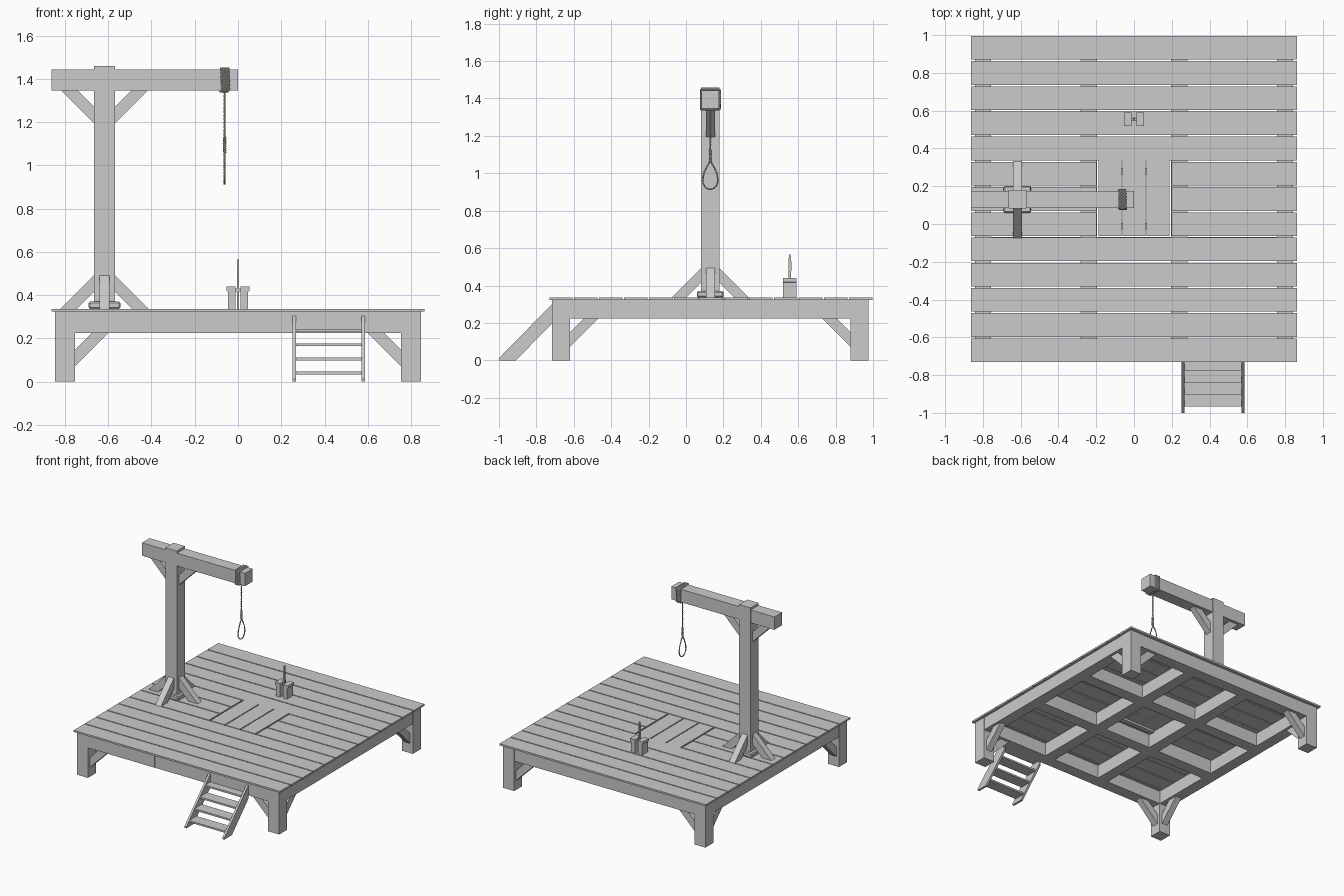
import bpy, bmesh, math
from mathutils import Vector

if "Cube" in bpy.data.objects:
    bpy.data.objects.remove(bpy.data.objects["Cube"])


def mesh(name, verts, faces):
    me = bpy.data.meshes.new(name)
    me.from_pydata(verts, [], faces)
    bm = bmesh.new()
    bm.from_mesh(me)
    bmesh.ops.recalc_face_normals(bm, faces=bm.faces)
    bm.to_mesh(me)
    bm.free()
    ob = bpy.data.objects.new(name, me)
    bpy.context.collection.objects.link(ob)
    return ob


def prism(name, pts, axis, a, b):
    """Extrude a (u, z) profile along x or y from a to b."""
    n = len(pts)
    place = (lambda u, z, d: (d, u, z)) if axis == 'x' else (lambda u, z, d: (u, d, z))
    verts = [place(u, z, d) for d in (a, b) for u, z in pts]
    faces = [list(range(n)), list(range(n, 2 * n))]
    faces += [[i, (i + 1) % n, n + (i + 1) % n, n + i] for i in range(n)]
    return mesh(name, verts, faces)


def box(name, x0, x1, y0, y1, z0, z1):
    return prism(name, [(x0, z0), (x1, z0), (x1, z1), (x0, z1)], 'y', y0, y1)


def resample(path, step):
    out = []
    for p, q in zip(path, path[1:]):
        n = max(1, round((q - p).length / step))
        out += [p.lerp(q, i / n) for i in range(n)]
    return out + [path[-1]]


def rope(name, path, off=0.003, rad=0.0034, pitch=0.035):
    """Two strands twisted round a path."""
    pts = resample(path, 0.006)
    cu = bpy.data.curves.new(name, 'CURVE')
    cu.dimensions = '3D'
    cu.bevel_depth = rad
    cu.bevel_resolution = 1
    cu.use_fill_caps = True
    for s in (0, math.pi):
        sp = cu.splines.new('POLY')
        sp.points.add(len(pts) - 1)
        length = 0
        for i, p in enumerate(pts):
            t = (pts[min(i + 1, len(pts) - 1)] - pts[max(i - 1, 0)]).normalized()
            side = t.cross(Vector((1, 0, 0))).normalized()
            up = side.cross(t)
            if i:
                length += (p - pts[i - 1]).length
            a = s + length / pitch * 2 * math.pi
            sp.points[i].co = (*(p + off * (math.cos(a) * side + math.sin(a) * up)), 1)
    ob = bpy.data.objects.new(name, cu)
    bpy.context.collection.objects.link(ob)


TOP, UNDER = 0.337, 0.324
# Deck planks, three of them interrupted by the trapdoor
pitch = 1.735 / 13
for i in range(13):
    y0 = -0.735 + i * pitch + 0.004
    y1 = y0 + pitch - 0.008
    spans = [(-0.863, -0.198), (0.198, 0.863)] if i in (5, 6, 7) else [(-0.863, 0.863)]
    for x0, x1 in spans:
        box("deck_plank", x0, x1, y0, y1, UNDER, TOP)

# Trapdoor boards and battens
for x in (-0.127, 0, 0.127):
    box("trapdoor_board", x - 0.06, x + 0.06, -0.064, 0.338, UNDER, TOP)
for y in (-0.012, 0.28):
    box("trapdoor_batten", -0.18, 0.18, y - 0.017, y + 0.017, 0.308, UNDER)

# Joists under the deck: rim and inner grid
for x in (-0.8, -0.24, 0.24, 0.8):
    box("long_joist", x - 0.043, x + 0.043, -0.714, 0.973, 0.225, UNDER)
for y in (-0.668, -0.115, 0.384, 0.928):
    for x0, x1 in ((-0.757, -0.283), (-0.197, 0.197), (0.283, 0.757)):
        box("cross_joist", x0, x1, y - 0.045, y + 0.045, 0.225, UNDER)

# Legs with two knee braces each
for sx in (-1, 1):
    for yc, sy in ((-0.668, 1), (0.928, -1)):
        xc = sx * 0.8
        box("leg", xc - 0.046, xc + 0.046, yc - 0.048, yc + 0.048, 0, UNDER)
        knee = [(0.045, 0.07), (0.045, 0.147), (0.123, 0.225), (0.2, 0.225)]
        prism("leg_brace_x", [(xc - sx * u, z) for u, z in knee], 'y', yc - 0.024, yc + 0.024)
        prism("leg_brace_y", [(yc + sy * u, z) for u, z in knee], 'x', xc - 0.024, xc + 0.024)

# Upright post, base collar and overhead beam
PX, PY = -0.617, 0.13
box("post", PX - 0.048, PX + 0.048, PY - 0.049, PY + 0.049, UNDER, 1.46)
collar = box("post_collar", PX - 0.073, PX + 0.073, PY - 0.071, PY + 0.071, TOP, 0.37)
bev = collar.modifiers.new("bevel", 'BEVEL')
bev.width = 0.006
bev.segments = 1
box("overhead_beam", -0.863, 0, PY - 0.046, PY + 0.046, 1.346, 1.443)

# Post braces: four at the base, two under the beam
for s in (-1, 1):
    foot = [(0.047, 0.417), (0.047, 0.494), (0.204, TOP), (0.127, TOP)]
    prism("foot_brace_x", [(PX + s * u, z) for u, z in foot], 'y', PY - 0.024, PY + 0.024)
    prism("foot_brace_y", [(PY + s * u, z) for u, z in foot], 'x', PX - 0.024, PX + 0.024)
    head = [(0.047, 1.193), (0.047, 1.27), (0.123, 1.346), (0.2, 1.346)]
    prism("beam_brace", [(PX + s * u, z) for u, z in head], 'y', PY - 0.024, PY + 0.024)

# Rope wound round the beam
RX = -0.062
square = [(-1, -1), (1, -1), (1, 1), (-1, 1)]
turns = 5
wrap = []
for i in range(turns * 4 + 1):
    u, w = square[i % 4]
    wrap.append(Vector((RX - 0.019 + 0.038 * i / (turns * 4), PY + u * 0.05, 1.3945 + w * 0.0525)))
rope("rope_wrap", wrap)

# Hanging rope, knot coil and teardrop loop
rope("hanging_rope", [Vector((RX, PY, 1.345)), Vector((RX, PY, 1.06))], 0.0026, 0.003)
knot = [Vector((RX + 0.0055 * math.cos(i * math.pi / 4), PY + 0.0055 * math.sin(i * math.pi / 4),
                1.06 + 0.07 * i / 64)) for i in range(65)]
rope("knot_coil", knot, 0.0008, 0.003)
loop = []
for i in range(49):
    t = 2 * math.pi * i / 48
    loop.append(Vector((RX, PY + 0.052 * math.sin(t) * math.sin(t / 2), 0.99 + 0.075 * math.cos(t))))
rope("rope_loop", loop, 0.0022, 0.0027)

# Lever between two blocks
LY = 0.555
for s in (-1, 1):
    prism("lever_block", [(s * 0.012, TOP), (s * 0.046, TOP), (s * 0.046, 0.415), (s * 0.053, 0.42),
                          (s * 0.053, 0.44), (s * 0.012, 0.44)], 'y', LY - 0.036, LY + 0.036)
box("lever_axle", -0.014, 0.014, LY - 0.007, LY + 0.007, 0.416, 0.43)
prism("lever_handle", [(LY - 0.007, TOP), (LY + 0.007, TOP), (LY + 0.008, 0.53),
                       (LY + 0.004, 0.565), (LY - 0.004, 0.565), (LY - 0.008, 0.53)], 'x', -0.005, 0.005)

# Stairs: two stringers and four treads
for x in (0.252, 0.57):
    prism("stair_stringer", [(-1, 0), (-0.91, 0), (-0.714, 0.198), (-0.714, 0.303), (-1, 0.012)],
          'x', x, x + 0.016)
for i in range(4):
    y = -0.967 + i * 0.064
    z = 0.034 + i * 0.065
    box("stair_tread", 0.266, 0.572, y, min(y + 0.088, -0.714), z, z + 0.013)
